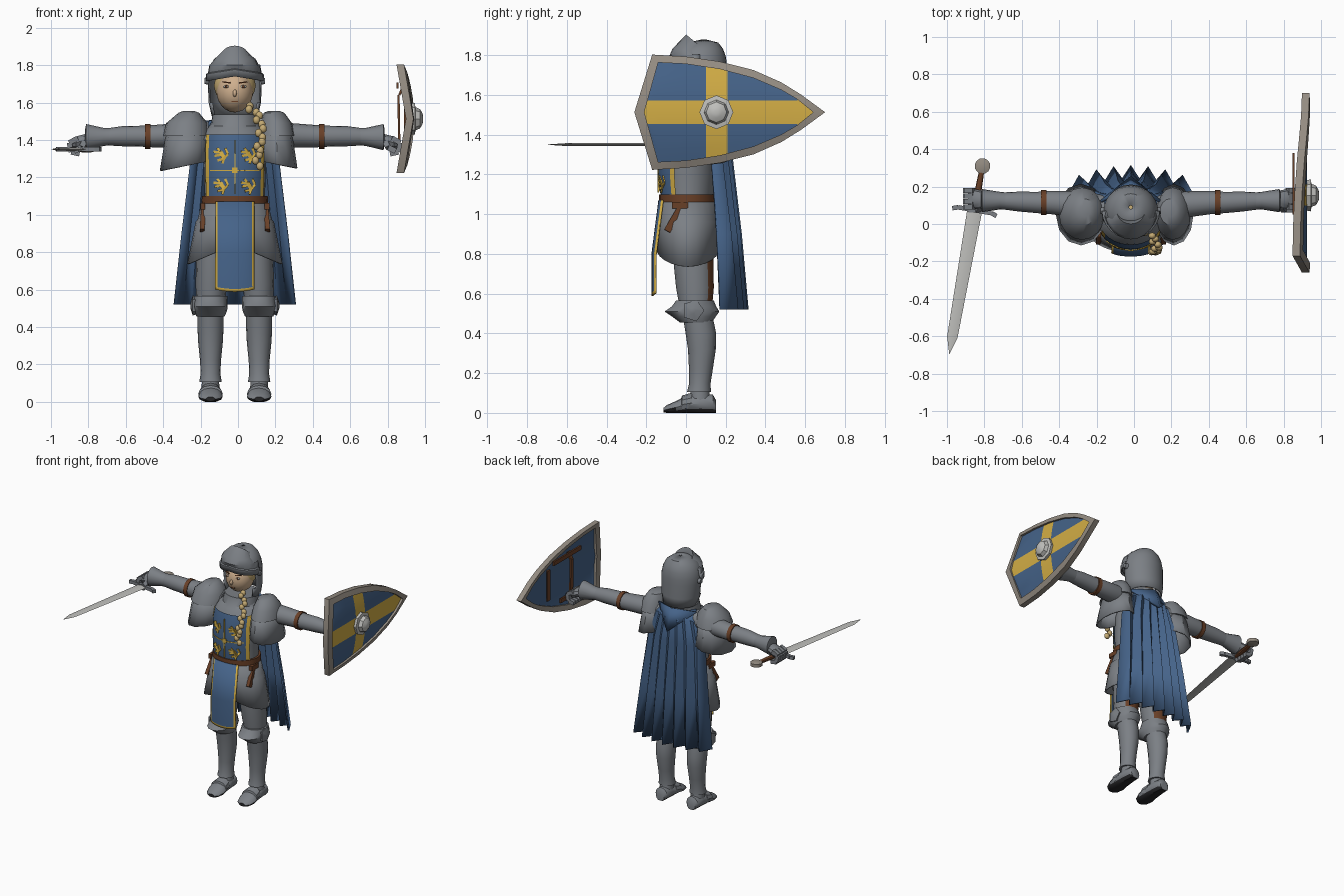
import bpy, bmesh, math
from mathutils import Vector, Matrix

if "Cube" in bpy.data.objects:
    bpy.data.objects.remove(bpy.data.objects["Cube"])
made = []
SHIFT = 0.017   # the figure stands slightly off centre


def material(name, *rgb):
    m = bpy.data.materials.new(name)
    m.use_nodes = True
    m.diffuse_color = (*rgb, 1)
    m.node_tree.nodes["Principled BSDF"].inputs["Base Color"].default_value = (*rgb, 1)
    return m


ARMOUR = material("armour grey", .2, .215, .235)
BLUE = material("cloth blue", .06, .125, .25)
GOLD = material("gold yellow", .65, .42, .06)
LEATHER = material("brown leather", .14, .05, .02)
SKIN = material("skin", .62, .43, .27)
HAIR = material("blond hair", .55, .4, .17)
STEEL = material("bright steel", .52, .52, .5)
RIM = material("rim beige", .3, .265, .225)
DARK = material("dark sole", .02, .02, .022)


def make(name, verts, faces, mats, rule=None, drop=None, thick=0):
    """Mesh from points; rule picks a material per face, drop removes faces."""
    mats = mats if isinstance(mats, list) else [mats]
    bm = bmesh.new()
    vs = [bm.verts.new(v) for v in verts]
    for f in faces:
        bm.faces.new([vs[i] for i in f])
    bmesh.ops.remove_doubles(bm, verts=bm.verts, dist=1e-5)
    bmesh.ops.recalc_face_normals(bm, faces=bm.faces)
    if drop:
        gone = [f for f in bm.faces if drop(f.calc_center_median())]
        bmesh.ops.delete(bm, geom=gone, context='FACES')
    if rule:
        for f in bm.faces:
            f.material_index = int(rule(f.calc_center_median(), f.normal))
    me = bpy.data.meshes.new(name)
    bm.to_mesh(me)
    bm.free()
    for m in mats:
        me.materials.append(m)
    ob = bpy.data.objects.new(name, me)
    bpy.context.collection.objects.link(ob)
    if thick:
        mod = ob.modifiers.new("thickness", 'SOLIDIFY')
        mod.thickness = thick
        mod.offset = 0
    made.append(ob)
    return ob


def loft(name, rings, mats, n=16, axis='Z', sx=1, span=None, warp=None, caps=True, **kw):
    """Ellipses (position, centre a, centre b, radius a, radius b) skinned along an axis."""
    start, end = span or (0, math.tau)
    m = n + 1 if span else n
    verts = []
    for t, a, b, ra, rb in rings:
        for i in range(m):
            ang = start + (end - start) * i / n
            p, q = a + ra * math.cos(ang), b + rb * math.sin(ang)
            v = Vector({'X': (t, p, q), 'Y': (p, t, q), 'Z': (p, q, t)}[axis])
            v = warp(v) if warp else v
            verts.append((v.x * sx, v.y, v.z))
    faces = [(r * m + i, r * m + (i + 1) % m, (r + 1) * m + (i + 1) % m, (r + 1) * m + i)
             for r in range(len(rings) - 1) for i in range(n)]
    if caps and not span:
        faces += [tuple(range(m)), tuple(range(len(verts) - m, len(verts)))]
    return make(name, verts, faces, mats, **kw)


def bars(name, segs, w, t, mat, hint):
    """Flat straps between pairs of points; t is the thickness along hint."""
    verts, faces = [], []
    for p, q in segs:
        p, q = Vector(p), Vector(q)
        d = (q - p).normalized()
        h = Vector(hint)
        h = (h - d * h.dot(d)).normalized()
        side = d.cross(h)
        k = len(verts)
        for e in (p, q):
            verts += [e + side * w * a / 2 + h * t * b / 2 for a, b in ((-1, -1), (1, -1), (1, 1), (-1, 1))]
        faces += [[k + i for i in f] for f in ((0, 1, 2, 3), (4, 5, 6, 7), (0, 1, 5, 4),
                                               (1, 2, 6, 5), (2, 3, 7, 6), (3, 0, 4, 7))]
    return make(name, verts, faces, mat)


def blobs(name, centres, radii, mat, sub=3):
    bm = bmesh.new()
    for c in centres:
        bmesh.ops.create_icosphere(bm, subdivisions=sub, radius=1,
                                   matrix=Matrix.Translation(c) @ Matrix.Diagonal((*radii, 1)))
    verts = [v.co.copy() for v in bm.verts]
    bm.verts.index_update()
    faces = [[v.index for v in f.verts] for f in bm.faces]
    bm.free()
    return make(name, verts, faces, mat)


# Head, face and hair
blobs("head", [(0, .05, 1.66)], (.098, .105, .113), SKIN)
blobs("hair", [(0, .078, 1.69)], (.112, .1, .1), HAIR)
blobs("nose", [(0, -.056, 1.65)], (.011, .014, .02), SKIN, 2)
blobs("eye_whites", [(s * .045, -.04, 1.685) for s in (1, -1)], (.018, .007, .008), STEEL, 2)
blobs("pupils", [(s * .045, -.045, 1.685) for s in (1, -1)], (.007, .005, .008), LEATHER, 2)
bars("eyebrows", [((s * .025, -.047, 1.705), (s * .065, -.03, 1.71)) for s in (1, -1)], .007, .008, LEATHER, (0, 1, 0))
bars("mouth", [((-.018, -.038, 1.605), (.018, -.038, 1.605))], .007, .008, LEATHER, (0, 1, 0))
path = [(.07, -.03, 1.58), (.12, -.08, 1.53), (.14, -.125, 1.46), (.135, -.145, 1.39), (.12, -.15, 1.32), (.125, -.15, 1.23)]
braid = []
for a, b in zip(path, path[1:]):
    for k in range(3):
        c = Vector(a).lerp(Vector(b), k / 3)
        braid.append(c + Vector((.011 * (-1) ** k, 0, 0)))
blobs("braid", braid, (.02, .018, .023), HAIR, 2)

# Helmet with open face and raised visor
loft("helmet", [(1.53, 0, .09, .12, .115), (1.6, 0, .08, .136, .127), (1.7, 0, .07, .14, .133), (1.74, 0, .07, .141, .133),
                (1.79, 0, .07, .13, .127), (1.83, 0, .075, .108, .108), (1.86, 0, .085, .07, .075), (1.875, 0, .09, .01, .01)],
     ARMOUR, 28, caps=False, thick=.008, drop=lambda c: c.z < 1.735 and c.y < .045)
loft("visor", [(1.715, 0, .07, .153, .142), (1.75, 0, .07, .151, .146), (1.755, 0, .07, .14, .138), (1.8, 0, .07, .134, .148),
               (1.83, 0, .07, .122, .135), (1.9, 0, .07, .076, .07), (1.84, 0, .08, .065, .04)], ARMOUR, 12,
     span=(-math.pi, 0), thick=.008,
     warp=lambda v: v + Vector((0, 0, -.06 * max(0, v.y - .0) / .07 if v.z > 1.82 else .025 * (1 - abs(v.x) / .15) * (v.z < 1.76))))

# Torso, gorget, skirt, belt
loft("breastplate", [(1.0, 0, .01, .165, .13), (1.08, 0, .01, .16, .125), (1.2, 0, .01, .165, .14), (1.35, 0, .015, .168, .14),
                     (1.44, 0, .05, .16, .12), (1.5, 0, .07, .12, .1)], ARMOUR, 24)
loft("gorget", [(1.4, 0, .04, .185, .15), (1.46, 0, .055, .155, .135), (1.475, 0, .06, .128, .122), (1.535, 0, .07, .12, .115)], ARMOUR, 24)


def skirt_edge(v):
    drop = max(0, (.96 - v.z) / .12)
    return v + Vector((0, 0, -drop * .1 * abs(v.x) / .24))


loft("armour_skirt", [(1.09, 0, .01, .165, .135), (.97, 0, .01, .195, .145), (.96, 0, .01, .205, .15), (.84, 0, .01, .25, .16)],
     ARMOUR, 24, caps=False, warp=skirt_edge, thick=.01)
loft("belt", [(1.06, 0, .01, .178, .145), (1.1, 0, .01, .176, .145)], LEATHER, 24)
for s in (1, -1):
    bars("belt_strap", [((s * .165, -.01, 1.06), (s * .175, -.095, .915)), ((s * .172, .01, 1.045), (s * .172, -.07, 1.045))], .034, .025, LEATHER, (1, 0, 0))

# Tabard with gold edges, dividing lines and four beasts
front = -math.pi / 2
loft("tabard_chest", [(1.08, 0, .01, .172, .135), (1.2, 0, .01, .175, .15), (1.35, 0, .015, .176, .15), (1.43, 0, .03, .172, .14)],
     [BLUE, GOLD], 12, span=(front - 1.1, front + 1.1), rule=lambda c, n: abs(c.x) > .142)
loft("tabard_front", [(1.07, 0, -.105, .11, .03), (.8, 0, -.14, .11, .03), (.615, 0, -.14, .112, .03), (.6, 0, -.14, .112, .03)],
     [BLUE, GOLD], 10, span=(front - 1.2, front + 1.2), thick=.008,
     warp=lambda v: v - Vector((0, 0, .012 * (1 - (v.x / .1) ** 2))) if v.z < .7 else v,
     rule=lambda c, n: abs(c.x) > .092 or c.z < .612)


def on_chest(x, z):
    return x, .012 - .152 * math.sqrt(1 - (x / .175) ** 2), z


beast = [(.35, -.45, -.15, .35), (.5, -.3, .05, .4), (-.1, .4, -.4, .75), (-.1, .25, -.8, .35), (0, 0, -.7, -.1),
         (.3, -.45, -.35, -.6), (.4, -.4, .2, -.95), (.4, -.4, .85, .1), (.85, .1, .55, .75)]
for x in (-.076, .07):
    for z in (1.32, 1.155):
        bars("chest_beast", [(on_chest(x + .045 * a, z + .048 * b), on_chest(x + .045 * c, z + .048 * d))
                             for a, b, c, d in beast], .013, .006, GOLD, (0, 1, 0))
xs = [-.13 + .026 * i for i in range(11)]
bars("chest_cross", [(on_chest(a, 1.237), on_chest(b, 1.237)) for a, b in zip(xs, xs[1:])]
     + [(on_chest(0, 1.11), on_chest(0, 1.4))], .006, .007, GOLD, (0, 1, 0))
bars("chest_star", [(on_chest(-.015, 1.237), on_chest(.015, 1.237))], .03, .008, GOLD, (0, 1, 0))

# Cape with deepening folds, and its collar flap
rows = [(1.5, .13, .16, .004), (1.44, .18, .2, .008), (1.27, .235, .215, .016), (.9, .28, .25, .025), (.52, .322, .275, .034)]
N = 14
verts = [(hw * (2 * i / N - 1), y - .07 * (2 * i / N - 1) ** 2 - amp * (-1) ** i, z)
         for z, hw, y, amp in rows for i in range(N + 1)]
faces = [(r * (N + 1) + i, r * (N + 1) + i + 1, (r + 1) * (N + 1) + i + 1, (r + 1) * (N + 1) + i)
         for r in range(len(rows) - 1) for i in range(N)]
make("cape", verts, faces, BLUE, thick=.012)
make("cape_collar", [(-.16, .12, 1.5), (0, .2, 1.52), (.16, .12, 1.5), (0, .25, 1.36)], [(0, 1, 3), (1, 2, 3)], BLUE, thick=.015)

for s in (1, -1):
    # Shoulder plates; the right one is broader
    k = 1 if s > 0 else 1.3
    cx = .22 + .12 * (k - 1)
    loft("pauldron_cap", [(1.555, cx - .01, .07, .03, .03), (1.545, cx - .01, .065, .055, .07), (1.49, cx, .06, .085 * k, .115),
                          (1.42, cx + .005, .055, .095 * k, .14)], ARMOUR, 16, sx=s)
    loft("pauldron_skirt", [(1.45, cx, .055, .08 * k, .12), (1.36, cx + .005, .05, .088 * k, .14), (1.27, cx + .01, .05, .1 * k, .16)],
         ARMOUR, 12, sx=s, caps=False, thick=.01, warp=lambda v: v - Vector((0, 0, .2 * (v.x - .22) if v.z < 1.3 else 0)))
    # Arm, strap and flared gauntlet
    loft("arm", [(.14, .08, 1.43, .075, .07), (.3, .105, 1.425, .07, .065), (.43, .115, 1.42, .062, .06), (.5, .115, 1.42, .057, .056),
                 (.6, .12, 1.42, .053, .054), (.72, .125, 1.415, .042, .042)], ARMOUR, 16, 'X', s)
    loft("arm_strap", [(.45, .115, 1.418, .066, .066), (.48, .115, 1.418, .066, .066)], LEATHER, 16, 'X', s)
    loft("gauntlet_cuff", [(.66, .122, 1.418, .046, .046), (.7, .125, 1.416, .047, .048), (.795, .125, 1.415, .062, .07),
                           (.8, .125, 1.415, .045, .045)], ARMOUR, 16, 'X', s)
    loft("hand", [(.76, .125, 1.41, .035, .03), (.8, .13, 1.4, .05, .033), (.85, .135, 1.385, .055, .035), (.87, .135, 1.38, .04, .025)],
         ARMOUR, 10, 'X', s)
    curl = [(.84, 1.41), (.885, 1.385), (.875, 1.335), (.83, 1.325)]
    bars("fingers", [((s * a[0], y, a[1]), (s * b[0], y, b[1])) for y in (.09, .12, .15, .18)
                     for a, b in zip(curl, curl[1:])], .027, .026, ARMOUR, (0, 1, 0))
    bars("thumb", [((s * .8, .1, 1.4), (s * .82, .075, 1.36)), ((s * .82, .075, 1.36), (s * .86, .075, 1.34))], .03, .028, ARMOUR, (0, 1, 0))
    # Leg
    loft("thigh", [(.95, .1, .03, .09, .1), (.8, .115, .035, .09, .102), (.63, .125, .045, .085, .095), (.52, .13, .05, .075, .08)],
         [ARMOUR, LEATHER], 16, sx=s, rule=lambda c, n: n.y > .75 and c.z < .75)
    loft("knee_plate", [(.455, .13, .05, .075, .08), (.485, .13, .04, .088, .11), (.51, .13, .03, .092, .138), (.535, .13, .04, .092, .112),
                        (.565, .13, .045, .09, .095)], ARMOUR, 16, sx=s)
    loft("knee_wing", [(.195, .035, .515, .045, .045), (.225, .035, .515, .057, .057), (.238, .035, .515, .015, .015)], ARMOUR, 5, 'X', s)
    loft("greave", [(.48, .13, .06, .07, .075), (.4, .13, .075, .07, .077), (.32, .13, .08, .066, .07), (.22, .13, .075, .056, .06),
                    (.15, .13, .07, .053, .054), (.105, .13, .065, .06, .06)], ARMOUR, 16, sx=s)
    loft("ankle", [(.12, .13, .07, .045, .045), (.05, .13, .07, .05, .055)], ARMOUR, 12, sx=s)
    loft("foot", [(.15, .13, .035, .035, .035), (.135, .13, .048, .048, .048), (.07, .13, .05, .054, .05), (.0, .13, .045, .06, .045),
                  (-.05, .13, .032, .066, .032), (-.095, .13, .022, .05, .022), (-.112, .13, .018, .025, .012)],
         [ARMOUR, DARK], 12, 'Y', s, rule=lambda c, n: c.z < .02, warp=lambda v: Vector((v.x, v.y, max(0, v.z - .004))))
    loft("toe_lame", [(.03, .13, .05, .057, .052), (-.02, .13, .042, .066, .045), (-.025, .13, .04, .05, .03)], ARMOUR, 12, 'Y', s,
         warp=lambda v: Vector((v.x, v.y, max(.01, v.z))))
    # Helmet hinge
    loft("visor_hinge", [(.14, .07, 1.715, .022, .022), (.162, .07, 1.715, .016, .016)], ARMOUR, 10, 'X', s)

# Sword, built along -y and swung outwards
sword = [
    loft("pommel", [(-.018, 0, 0, .02, .02), (-.012, 0, 0, .042, .042), (.012, 0, 0, .042, .042), (.018, 0, 0, .02, .02)], RIM, 12),
    loft("sword_grip", [(-.03, 0, 0, .014, .014), (-.13, 0, 0, .018, .016), (-.235, 0, 0, .015, .014)], LEATHER, 10, 'Y'),
    bars("crossguard", [((-.12, -.25, 0), (-.09, -.24, 0)), ((-.09, -.24, 0), (.09, -.24, 0)), ((.09, -.24, 0), (.12, -.25, 0))],
         .024, .024, ARMOUR, (0, 0, 1)),
    loft("blade", [(-.24, 0, 0, .04, .009), (-.93, 0, 0, .028, .007), (-1.02, 0, 0, .001, .001)], STEEL, 4, 'Y')]
for ob in sword:
    ob.location = (-.81 + SHIFT, .31, 1.35)
    ob.rotation_euler.z = math.radians(-10)

# Shield: curved face with a cross, raised rim, boss and straps
MID = 1.513


def bowed(y, dz, depth=0):
    return .938 + SHIFT - depth - .6 * dz * dz, y, MID + dz


outer = [(-.26, 0), (-.17, .29), (0, .28), (.17, .255), (.34, .212), (.48, .15), (.58, .088), (.7, 0)]
inner = [(-.21, 0), (-.14, .25), (0, .243), (.17, .217), (.34, .172), (.48, .112), (.56, .065), (.64, 0)]


def half_height(y):
    for (a, h), (b, g) in zip(inner, inner[1:]):
        if a <= y <= b:
            return h + (g - h) * (y - a) / (b - a)
    return 0


stations = sorted([p[0] for p in inner] + [.1, .21, -.193, .605])
verts, W = [], 9
for y in stations:
    h = half_height(y)
    c = min(.06, h)
    up = [c, (h + 2 * c) / 3, (2 * h + c) / 3, h]
    verts += [bowed(y, d, .012) for d in [-d for d in reversed(up)] + [0] + up]
faces = [(i * W + j, (i + 1) * W + j, (i + 1) * W + j + 1, i * W + j + 1) for i in range(len(stations) - 1) for j in range(W - 1)
         if half_height(stations[i]) + half_height(stations[i + 1]) > 0]
make("shield_face", verts, faces, [BLUE, GOLD], rule=lambda c, n: abs(c.z - MID) < .06 or .1 < c.y < .21)
make("shield_back", [(x - .015, y, z) for x, y, z in verts], faces, BLUE)
loops = [loop + [(y, -d) for y, d in loop[-2:0:-1]] for loop in (outer, inner)]
verts = []
for o, i in zip(*loops):
    verts += [bowed(*o), bowed(*i, -.004), bowed(*i, .04), bowed(*o, .04)]
L = len(loops[0])
make("shield_rim", verts, [(4 * i + j, 4 * i + (j + 1) % 4, 4 * ((i + 1) % L) + (j + 1) % 4, 4 * ((i + 1) % L) + j)
                           for i in range(L) for j in range(4)], RIM)
loft("shield_boss", [(.93, .153, MID, .08, .08), (.962, .153, MID, .085, .085), (.966, .153, MID, .062, .062),
                     (.99, .153, MID, .052, .052), (1.004, .153, MID, .028, .028), (1.007, .153, MID, .01, .01)], STEEL, 8, 'X')
bars("shield_straps", [((.88, .15, 1.34), (.875, .15, 1.64)), ((.88, .15, 1.64), (.9, .15, 1.69)), ((.91, .38, 1.4), (.91, .38, 1.63)),
                       ((.87, .05, 1.69), (.87, .38, 1.69)), ((.9, .06, 1.35), (.9, .25, 1.35))], .032, .012, LEATHER, (1, 0, 0))

# Centre everything and shade
for ob in made:
    ob.location.x -= SHIFT
    ob.select_set(True)
bpy.context.view_layer.objects.active = made[0]
bpy.ops.object.shade_smooth_by_angle(angle=math.radians(35))
